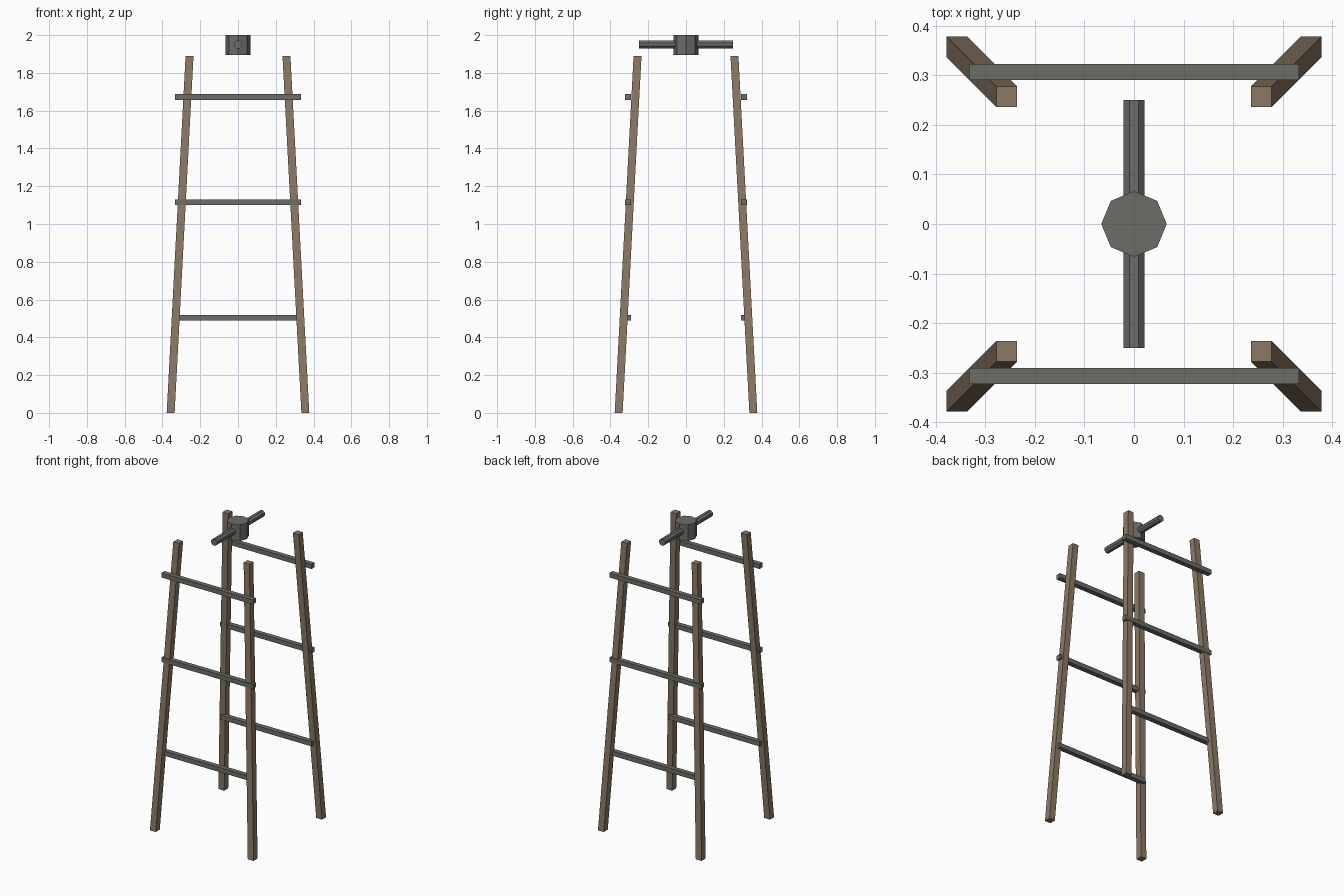
import bpy, bmesh, math
from mathutils import Matrix, Vector

if "Cube" in bpy.data.objects:
    bpy.data.objects.remove(bpy.data.objects["Cube"])


def material(name, rgb):
    m = bpy.data.materials.new(name)
    m.diffuse_color = (*rgb, 1)
    m.use_nodes = True
    m.node_tree.nodes["Principled BSDF"].inputs["Base Color"].default_value = m.diffuse_color
    return m


wood = material("wood", (0.26, 0.19, 0.13))
iron = material("dark_grey", (0.15, 0.15, 0.135))


def finish(name, bm, mat):
    mesh = bpy.data.meshes.new(name)
    bmesh.ops.recalc_face_normals(bm, faces=bm.faces)
    bm.to_mesh(mesh)
    bm.free()
    mesh.materials.append(mat)
    ob = bpy.data.objects.new(name, mesh)
    bpy.context.collection.objects.link(ob)
    return ob


def box(name, centre, size, mat):
    bm = bmesh.new()
    bmesh.ops.create_cube(bm, size=1, matrix=Matrix.Translation(centre) @ Matrix.Diagonal((*size, 1)))
    return finish(name, bm, mat)


def prism(name, radius, depth, matrix, mat):
    bm = bmesh.new()
    bmesh.ops.create_cone(bm, cap_ends=True, segments=8, radius1=radius, radius2=radius,
                          depth=depth, matrix=matrix)
    return finish(name, bm, mat)


# Four splayed square legs: boxes sheared towards the centre at the top
LEG_H, FOOT, HEAD = 1.89, 0.3565, 0.2565
for sy, side in ((-1, "front"), (1, "back")):
    for sx, hand in ((-1, "left"), (1, "right")):
        leg = box(f"{side}_{hand}_leg", (0, 0, LEG_H / 2), (0.042, 0.042, LEG_H), wood)
        for v in leg.data.vertices:
            offset = FOOT + (HEAD - FOOT) * v.co.z / LEG_H
            v.co += Vector((sx * offset, sy * offset, 0))

    # Three rungs across the front and back leg pairs
    for i, z in enumerate((0.503, 1.115, 1.672)):
        box(f"{side}_rung_{i + 1}", (0, sy * 0.306, z), (0.666, 0.032, 0.03), iron)

# Octagonal hub and the axle through it
prism("hub", 0.066, 0.106, Matrix.Translation((0, 0, 1.947)), iron)
prism("axle", 0.0225, 0.5,
      Matrix.Translation((0, 0, 1.95)) @ Matrix.Rotation(math.pi / 2, 4, 'X')
      @ Matrix.Rotation(math.pi / 8, 4, 'Z'), iron)
